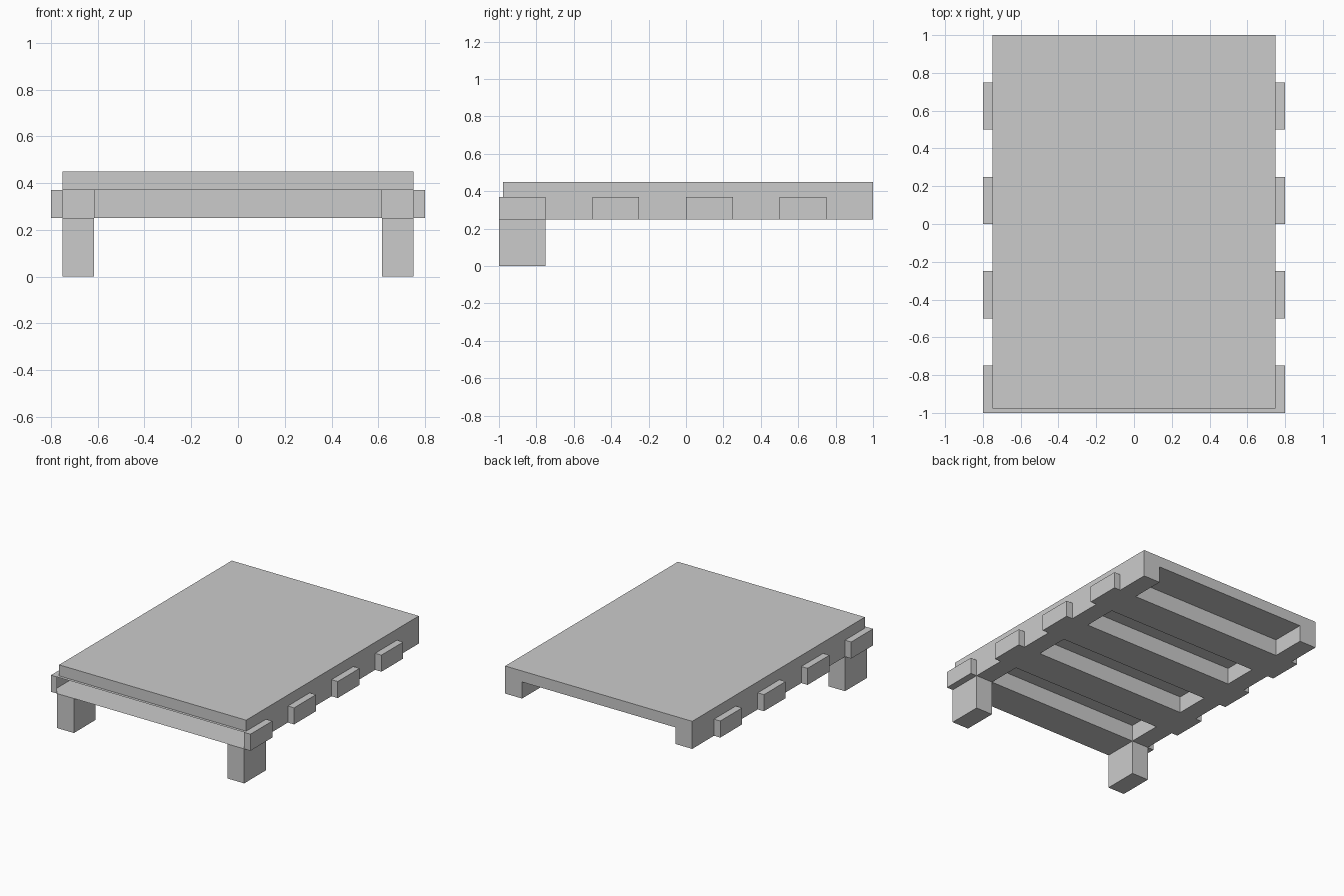
import bpy, bmesh

if "Cube" in bpy.data.objects:
    bpy.data.objects.remove(bpy.data.objects["Cube"])

# Break lines of the platform along each axis
XS = [-0.8, -0.75, -0.615, 0.615, 0.75, 0.8]
YS = [-1, -0.978] + [-0.75 + 0.25 * i for i in range(8)]
ZS = [0.25, 0.37, 0.45]
AXES = (XS, YS, ZS)


def finish(bm, name):
    me = bpy.data.meshes.new(name)
    bm.to_mesh(me)
    bm.free()
    ob = bpy.data.objects.new(name, me)
    bpy.context.collection.objects.link(ob)
    return ob


def filled(c):
    """Is grid cell c inside the platform (deck, side rails, slats)?"""
    if any(not 0 <= i < len(a) - 1 for i, a in zip(c, AXES)):
        return False
    x, y, z = [abs(a[i] + a[i + 1]) / 2 if k == 0 else (a[i] + a[i + 1]) / 2
               for k, (i, a) in enumerate(zip(c, AXES))]
    slat = z < 0.37 and (y + 1) % 0.5 < 0.25
    rail = 0.615 < x < 0.75 and y > -0.978
    deck = z > 0.37 and x < 0.75 and y > -0.978
    return slat or rail or deck


# Platform: one hollow skin around deck, rails and slats
bm = bmesh.new()
for i in range(len(XS) - 1):
    for j in range(len(YS) - 1):
        for k in range(len(ZS) - 1):
            c = (i, j, k)
            if not filled(c):
                continue
            for ax in range(3):
                for s in (0, 1):
                    n = list(c)
                    n[ax] += 2 * s - 1
                    # front slat is open between its two end stubs
                    open_front = ax == 1 and s == 0 and j == 0 and 1 <= i <= 3
                    if filled(n) or open_front:
                        continue
                    u, v = (ax + 1) % 3, (ax + 2) % 3
                    quad = []
                    for du, dv in ((0, 0), (1, 0), (1, 1), (0, 1)):
                        p = list(c)
                        p[ax] += s
                        p[u] += du
                        p[v] += dv
                        quad.append(bm.verts.new([AXES[a][p[a]] for a in range(3)]))
                    bm.faces.new(quad if s else quad[::-1])
bmesh.ops.remove_doubles(bm, verts=bm.verts, dist=1e-5)
bmesh.ops.dissolve_limit(bm, angle_limit=0.01, verts=bm.verts, edges=bm.edges)
finish(bm, "platform")

# Two front legs
for side, name in ((-1, "left_front_leg"), (1, "right_front_leg")):
    bm = bmesh.new()
    bmesh.ops.create_cube(bm, size=1)
    bmesh.ops.scale(bm, vec=(0.134, 0.25, 0.25), verts=bm.verts)
    bmesh.ops.translate(bm, vec=(side * 0.683, -0.875, 0.125), verts=bm.verts)
    finish(bm, name)
